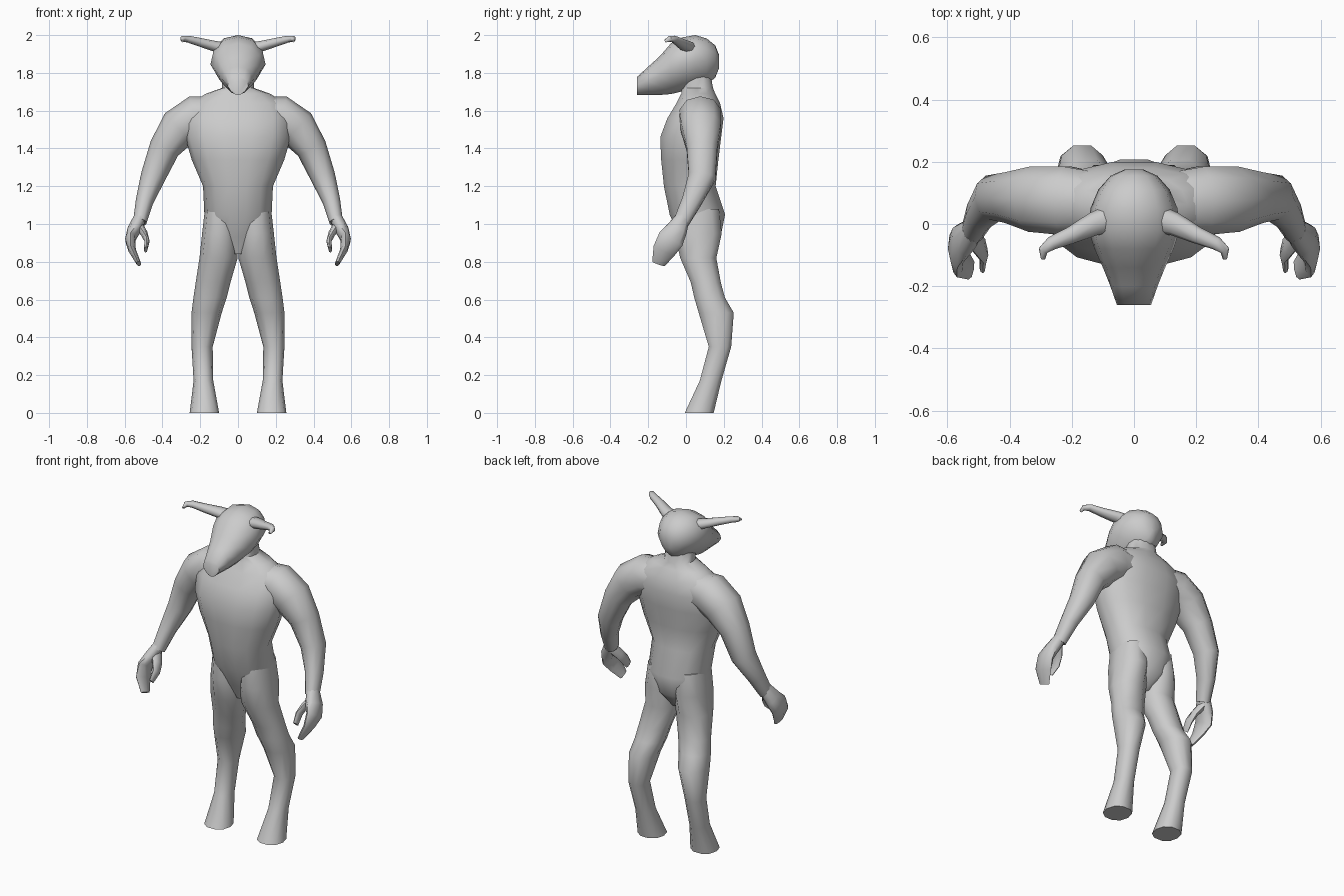
import bpy, bmesh, math
from mathutils import Vector


def loft(name, rings, sides=12, ref=(0, 1, 0), axis=None, mirror=False, square=0.9, taper=0.0):
    """Skin rings (x, y, z, ru, rv); rv lies along ref, ru across it."""
    bm = bmesh.new()
    pts = [Vector(r[:3]) for r in rings]
    loops = []
    for i, r in enumerate(rings):
        n = Vector(axis) if axis else pts[min(i + 1, len(pts) - 1)] - pts[max(i - 1, 0)]
        n.normalize()
        v = Vector(ref)
        v = (v - n * v.dot(n)).normalized()
        u = v.cross(n)
        loop = []
        for k in range(sides):
            a = 2 * math.pi * k / sides
            c, s = math.cos(a), math.sin(a)
            c = math.copysign(abs(c) ** square, c)
            s = math.copysign(abs(s) ** square, s)
            cu = c * (1 + taper * min(s, 0))
            loop.append(bm.verts.new(pts[i] + u * r[3] * cu + v * r[4] * s))
        loops.append(loop)
    for a, b in zip(loops, loops[1:]):
        for k in range(sides):
            j = (k + 1) % sides
            bm.faces.new((a[k], a[j], b[j], b[k]))
    bm.faces.new(loops[0])
    bm.faces.new(loops[-1])
    bmesh.ops.recalc_face_normals(bm, faces=bm.faces)
    me = bpy.data.meshes.new(name)
    bm.to_mesh(me)
    bm.free()
    ob = bpy.data.objects.new(name, me)
    bpy.context.collection.objects.link(ob)
    if mirror:
        ob.modifiers.new("Mirror", 'MIRROR').use_bisect_axis[0] = False
    bpy.ops.object.select_all(action='DESELECT')
    ob.select_set(True)
    bpy.context.view_layer.objects.active = ob
    bpy.ops.object.shade_smooth_by_angle(angle=math.radians(55))
    return ob


# Torso with hips, broad chest and short neck
loft("torso", [
    (0, .06, .84, .03, .06), (0, .075, .93, .14, .11), (0, .06, 1.05, .178, .15),
    (0, .02, 1.2, .185, .14), (0, .02, 1.34, .245, .155), (0, .025, 1.46, .28, .165),
    (0, .05, 1.56, .285, .152), (0, .065, 1.64, .25, .118), (0, .065, 1.69, .17, .092),
    (0, .06, 1.72, .085, .085), (0, .05, 1.8, .08, .08)], 14, axis=(0, 0, 1))

# Legs with bent knees and flared hooves
loft("leg", [
    (.095, .06, 1.08, .08, .12), (.097, .065, .95, .093, .13), (.103, .065, .82, .101, .10),
    (.132, .105, .69, .092, .083), (.148, .125, .61, .088, .085), (.166, .16, .53, .08, .097),
    (.19, .18, .35, .056, .062), (.183, .13, .17, .052, .06), (.178, .07, 0, .078, .08)],
    10, axis=(0, 0, -1), mirror=True)

# Arms from shoulder to wrist
loft("arm", [
    (.12, .07, 1.575, .10, .10), (.22, .075, 1.57, .112, .115), (.31, .08, 1.51, .108, .11),
    (.39, .085, 1.4, .082, .085), (.45, .085, 1.25, .066, .075),
    (.495, .03, 1.12, .047, .055), (.52, -.025, 1.01, .036, .043)], 10, mirror=True)

# Mitten hand: curled fingers and thumb
loft("fingers", [
    (.52, -.02, 1.03, .034, .04), (.55, -.05, .97, .036, .058), (.571, -.08, .92, .027, .07),
    (.56, -.115, .86, .02, .062), (.525, -.145, .79, .012, .036)], 8, mirror=True)
loft("thumb", [
    (.53, -.03, 1.0, .025, .035), (.497, -.07, .95, .019, .035),
    (.482, -.1, .91, .014, .032), (.488, -.14, .865, .009, .024)], 8, mirror=True)

# Bull head: snout to back of skull, narrower at the jaw
loft("head", [
    (0, -.26, 1.73, .055, .048), (0, -.2, 1.758, .076, .075), (0, -.14, 1.785, .1, .102),
    (0, -.08, 1.822, .127, .134), (0, -.02, 1.845, .146, .143), (0, .05, 1.86, .14, .14),
    (0, .11, 1.86, .115, .122), (0, .155, 1.86, .075, .085), (0, .175, 1.86, .03, .035)],
    12, ref=(0, 0, 1), axis=(0, 1, 0), mirror=False, taper=0.4)

# Horns sweeping out and forward
loft("horn", [
    (.06, .02, 1.925, .034, .048), (.13, .0, 1.943, .028, .038), (.2, -.035, 1.962, .023, .028),
    (.265, -.062, 1.979, .018, .022), (.292, -.085, 1.98, .016, .016),
    (.292, -.112, 1.968, .007, .007)], 8, ref=(0, 1, .01), mirror=True)
